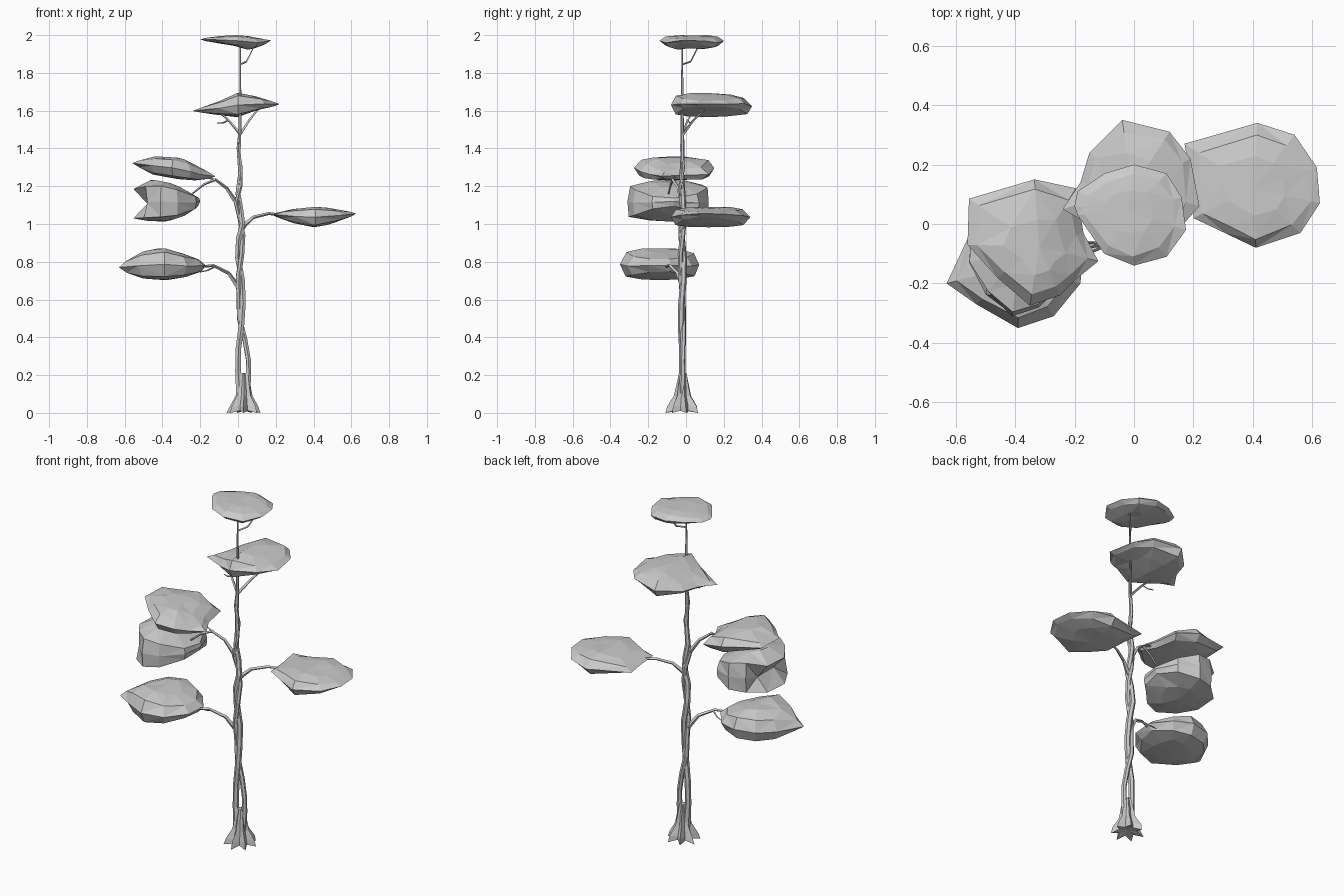
import bpy, bmesh, math, random
from mathutils import Vector

random.seed(4)


def finish(name, bm):
    bmesh.ops.recalc_face_normals(bm, faces=bm.faces)
    me = bpy.data.meshes.new(name)
    bm.to_mesh(me)
    bm.free()
    ob = bpy.data.objects.new(name, me)
    bpy.context.collection.objects.link(ob)
    return ob


def skin(bm, rings, first=None, last=None):
    """Join rings of points with quads; close the ends with a fan."""
    vs = [[bm.verts.new(p) for p in r] for r in rings]
    n = len(vs[0])
    for a, b in zip(vs, vs[1:]):
        for i in range(n):
            j = (i + 1) % n
            bm.faces.new((a[i], a[j], b[j], b[i]))
    for tip, ring in ((first, vs[0]), (last, vs[-1])):
        if tip is not None:
            t = bm.verts.new(tip)
            for i in range(n):
                bm.faces.new((ring[i], ring[(i + 1) % n], t))


def tube(name, pts, res=1):
    """Faceted limb along points (x, y, z, radius)."""
    cu = bpy.data.curves.new(name, 'CURVE')
    cu.dimensions = '3D'
    cu.bevel_depth = 1.0
    cu.bevel_resolution = res
    cu.use_fill_caps = True
    sp = cu.splines.new('POLY')
    sp.points.add(len(pts) - 1)
    sp.use_smooth = False
    for p, (x, y, z, r) in zip(sp.points, pts):
        p.co = (x, y, z, 1)
        p.radius = r
    ob = bpy.data.objects.new(name, cu)
    bpy.context.collection.objects.link(ob)
    bpy.ops.object.select_all(action='DESELECT')
    ob.select_set(True)
    bpy.context.view_layer.objects.active = ob
    bpy.ops.object.convert(target='MESH')


def clump(name, outline, profile, waist=None):
    """Leaf pad: plan outline (x, y) and front profile (x, top z, bottom z)."""
    def z_at(x, t):
        x = min(max(x, profile[0][0]), profile[-1][0])
        for a, b in zip(profile, profile[1:]):
            if x <= b[0]:
                f = (x - a[0]) / (b[0] - a[0])
                top, bot = a[1] + f * (b[1] - a[1]), a[2] + f * (b[2] - a[2])
                return bot + t * (top - bot)

    n = len(outline)
    cx = sum(p[0] for p in outline) / n
    cy = sum(p[1] for p in outline) / n

    def ring(scale, t, jitter):
        pts = []
        for x, y in outline:
            s = scale + random.uniform(-jitter, jitter)
            px, py = cx + (x - cx) * s, cy + (y - cy) * s
            z = z_at(px, t)
            if waist is not None and t == 0.5:
                px = max(px, waist)
            pts.append((px, py, z))
        return pts

    edge = 0.97 if waist is not None else 0.86
    bm = bmesh.new()
    skin(bm, [ring(0.5, 0.03, 0.06), ring(edge, 0.12, 0.03), ring(1, 0.5, 0),
              ring(edge - 0.03, 0.88, 0.04), ring(0.45, 1.0, 0.06)],
         (cx, cy, z_at(cx, 0)), (cx, cy, z_at(cx, 1)))
    bmesh.ops.triangulate(bm, faces=bm.faces)
    finish(name, bm)


# Flared roots: star-shaped rings shrinking upward
bm = bmesh.new()
rings = []
for z, r_out, r_in in ((0.0, .092, .05), (.035, .08, .045), (.09, .046, .032), (.15, .034, .026), (.21, .022, .014)):
    ring = []
    for i in range(14):
        a = math.tau * i / 14 + 0.2
        r = (r_in if i % 2 else r_out) * random.uniform(0.93, 1.05)
        lift = 0.012 if z == 0 and i % 2 else 0
        ring.append((0.032 + r * math.cos(a), -0.017 + r * math.sin(a), z + lift))
    rings.append(ring)
skin(bm, rings, (0.032, -0.017, 0.015), (0.032, -0.017, 0.21))
finish("roots", bm)

# Two intertwined trunk strands
tube("trunk_main", [
    (.012, -.02, .08, .024), (.0, -.02, .22, .017), (.002, -.02, .34, .017),
    (.018, -.026, .46, .017), (.026, -.024, .58, .017), (.022, -.014, .70, .017),
    (.0, -.012, .82, .017), (.004, -.022, .92, .017), (.024, -.024, 1.0, .016),
    (.014, -.014, 1.08, .015), (.0, -.018, 1.16, .015), (.012, -.022, 1.27, .012),
    (.004, -.018, 1.38, .011), (.01, -.02, 1.5, .009), (.012, -.02, 1.7, .006),
    (.012, -.02, 1.97, .004)])
tube("trunk_twist", [
    (.04, -.02, .06, .026), (.055, -.018, .2, .015), (.055, -.018, .28, .014),
    (.036, -.014, .39, .014), (.008, -.014, .5, .015), (.006, -.018, .62, .015),
    (.002, -.026, .72, .015), (.02, -.03, .84, .014), (.026, -.018, .94, .014),
    (.012, -.01, 1.02, .013), (-.01, -.024, 1.11, .012), (.014, -.03, 1.2, .01),
    (.016, -.014, 1.3, .009), (.0, -.024, 1.4, .008), (.01, -.02, 1.52, .005)])

# Branches and twigs
branches = {
    "branch_low_left": [(0, -.02, .67, .014), (-.05, -.045, .74, .01), (-.13, -.085, .78, .008), (-.19, -.11, .775, .006), (-.34, -.14, .79, .003)],
    "twig_low_left": [(-.12, -.08, .775, .005), (-.16, -.06, .755, .004), (-.2, -.05, .745, .002)],
    "branch_right": [(.02, -.02, .98, .014), (.08, .01, 1.035, .009), (.16, .05, 1.055, .008), (.22, .08, 1.05, .006), (.38, .12, 1.04, .003)],
    "branch_mid_left": [(0, -.02, 1.1, .013), (-.06, -.04, 1.19, .009), (-.12, -.07, 1.235, .008), (-.18, -.08, 1.21, .006), (-.28, -.1, 1.13, .003)],
    "twig_mid_left": [(-.11, -.065, 1.23, .006), (-.17, -.06, 1.25, .004), (-.3, -.06, 1.29, .003)],
    "branch_upper_right": [(.008, -.02, 1.47, .009), (.06, .04, 1.55, .007), (.1, .09, 1.6, .005), (.12, .12, 1.62, .003)],
    "branch_upper_left": [(.008, -.02, 1.48, .008), (-.05, .01, 1.55, .006), (-.11, .04, 1.6, .003)],
    "twig_upper_left": [(-.05, .01, 1.55, .004), (-.08, .02, 1.535, .004), (-.11, .03, 1.535, .003)],
    "branch_top": [(.012, -.02, 1.845, .005), (.045, .025, 1.86, .005), (.07, .05, 1.91, .004), (.09, .07, 1.95, .003)],
}
for name, pts in branches.items():
    tube(name, pts, 0)

# Leaf pads
clump("leaves_top",
      [(-.25 + .05, .06), (-.19, .11), (-.1, .17), (0, .2), (.11, .17), (.16, .09), (.175, -.02), (.11, -.11), (0, -.14), (-.1, -.1), (-.19, .03)],
      [(-.2, 1.985, 1.97), (-.1, 1.995, 1.955), (0, 2.0, 1.94), (.05, 1.995, 1.92), (.12, 1.985, 1.935), (.175, 1.98, 1.965)])
clump("leaves_upper",
      [(-.24, .05), (-.18, .14), (-.15, .24), (-.04, .35), (.12, .31), (.19, .22), (.22, .06), (.14, -.03), (0, -.08), (-.1, -.03)],
      [(-.24, 1.605, 1.592), (-.1, 1.65, 1.575), (0, 1.695, 1.565), (.1, 1.675, 1.6), (.22, 1.645, 1.625)])
clump("leaves_mid_left",
      [(-.555, .085), (-.335, .15), (-.195, .12), (-.17, -.03), (-.12, -.125), (-.2, -.19), (-.25, -.24), (-.35, -.275), (-.46, -.18), (-.56, -.07)],
      [(-.56, 1.33, 1.315), (-.46, 1.36, 1.26), (-.3, 1.35, 1.235), (-.2, 1.3, 1.225), (-.12, 1.265, 1.24)])
clump("leaves_mid_left_lower",
      [(-.55, .02), (-.46, .1), (-.36, .12), (-.25, .07), (-.2, -.06), (-.22, -.18), (-.32, -.28), (-.41, -.31), (-.5, -.24), (-.56, -.13)],
      [(-.55, 1.21, 1.005), (-.45, 1.235, 1.01), (-.35, 1.215, 1.015), (-.24, 1.165, 1.055), (-.2, 1.14, 1.1)], -.48)
clump("leaves_low_left",
      [(-.63, -.2), (-.56, -.05), (-.48, .04), (-.36, .07), (-.25, .03), (-.17, -.08), (-.18, -.2), (-.27, -.31), (-.39, -.35), (-.53, -.27)],
      [(-.63, .785, .755), (-.55, .845, .71), (-.4, .875, .7), (-.28, .84, .715), (-.17, .815, .745)])
clump("leaves_right",
      [(.17, .27), (.415, .34), (.54, .3), (.615, .19), (.625, .07), (.56, -.03), (.41, -.08), (.305, -.03), (.2, .02), (.19, .15)],
      [(.17, 1.06, 1.045), (.3, 1.08, 1.0), (.43, 1.093, .978), (.54, 1.075, 1.015), (.625, 1.065, 1.045)])
